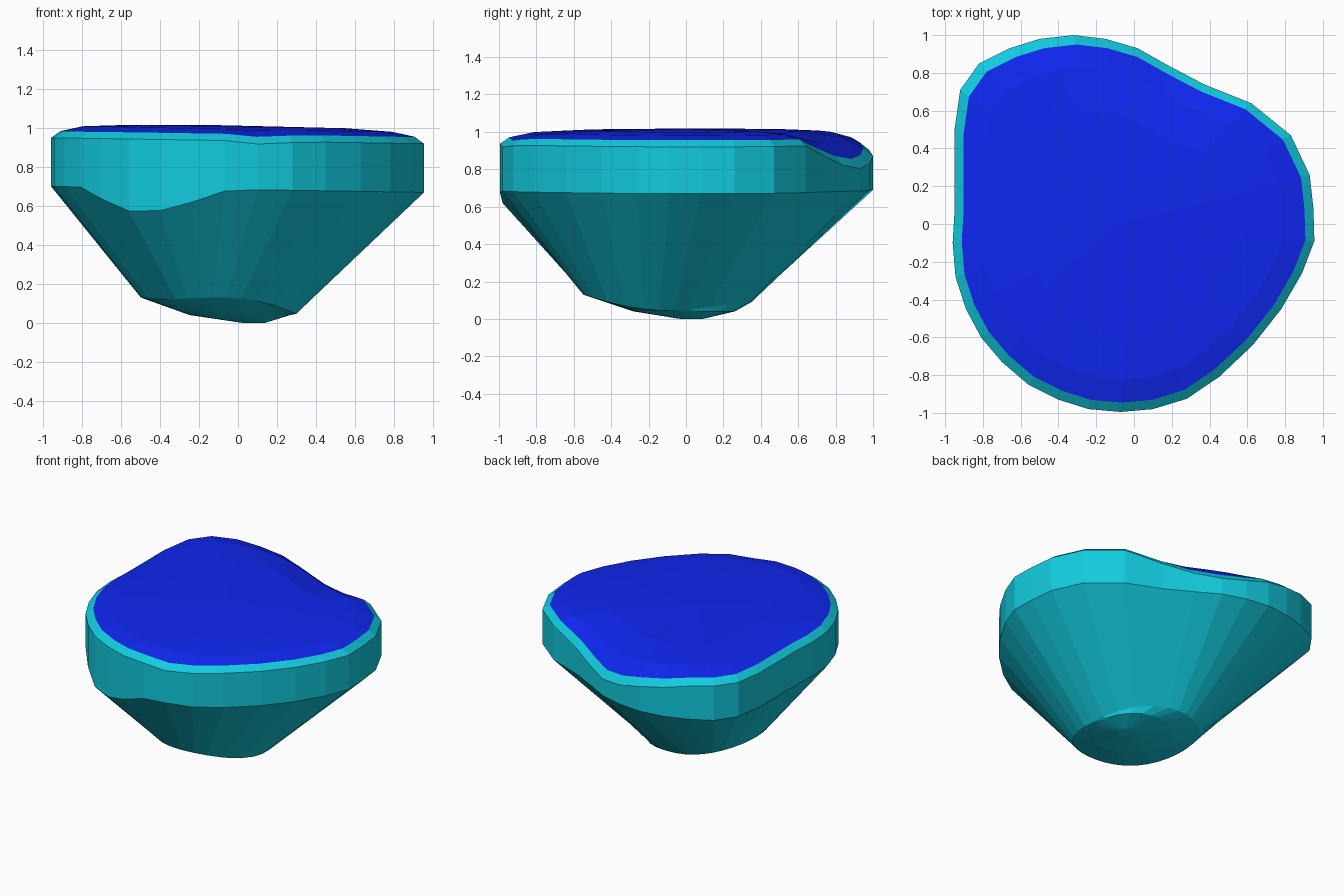
import bpy, bmesh, math

if "Cube" in bpy.data.objects:
    bpy.data.objects.remove(bpy.data.objects["Cube"])

# Plan outline of the stone, counter-clockwise from the right side
OUTLINE = [(.95, .08), (.93, .26), (.83, .47), (.62, .64), (.37, .74), (.18, .84), (.02, .93), (-.15, .98),
           (-.32, 1.0), (-.50, .98), (-.66, .93), (-.82, .85), (-.92, .71), (-.95, .50), (-.95, .28), (-.95, .07),
           (-.96, -.10), (-.945, -.28), (-.89, -.45), (-.81, -.60), (-.70, -.73), (-.56, -.85), (-.40, -.93),
           (-.24, -.98), (-.07, -.995), (.10, -.98), (.28, -.925), (.45, -.81), (.63, -.64), (.78, -.45),
           (.89, -.26), (.955, -.09)]
# Chipped places: how far the girdle edges drop at these outline points
TOP_DROP = {4: .06, 5: .11, 6: .13, 7: .11, 8: .07, 9: .04, 10: .01, 25: .015, 26: .005}
LOW_DROP = {20: .06, 21: .12, 22: .115, 23: .07, 24: .01}


def material(name, color):
    m = bpy.data.materials.new(name)
    m.diffuse_color = color
    m.use_nodes = True
    m.node_tree.nodes["Principled BSDF"].inputs["Base Color"].default_value = m.diffuse_color
    return m


def outline_ring(scale, height):
    return [(x * scale, y * scale, height(i, x * scale)) for i, (x, y) in enumerate(OUTLINE)]


def oval_ring(cx, cy, rx, ry, height):
    pts = []
    for x, y in OUTLINE:
        a = math.atan2(y, x)
        pts.append((cx + rx * math.cos(a), cy + ry * math.sin(a), height(math.cos(a), math.sin(a))))
    return pts


def loft(name, rings, mat, tip=None, cap_first=False):
    """Bridge rings from bottom to top; close with a flat cap or a centre point."""
    bm = bmesh.new()
    loops = [[bm.verts.new(p) for p in r] for r in rings]
    n = len(OUTLINE)
    for a, b in zip(loops, loops[1:]):
        for i in range(n):
            j = (i + 1) % n
            bm.faces.new((a[i], a[j], b[j], b[i]))
    if cap_first:
        bm.faces.new(list(reversed(loops[0])))
    if tip:
        t = bm.verts.new(tip)
        for i in range(n):
            bm.faces.new((loops[-1][i], loops[-1][(i + 1) % n], t))
    me = bpy.data.meshes.new(name)
    bm.to_mesh(me)
    bm.free()
    me.materials.append(mat)
    ob = bpy.data.objects.new(name, me)
    bpy.context.collection.objects.link(ob)
    return ob


def drop(i):
    return TOP_DROP.get(i, 0)


def rim_height(i, x):
    return .97 - .016 * x - .88 * drop(i)


teal = material("teal_stone", (.006, .60, .74, 1))
blue = material("blue_top", (.005, .02, .88, 1))

# Lower stone: rounded foot, sloping flank, upright girdle and bevelled rim
loft("stone_body", [
    oval_ring(.08, .03, .06, .06, lambda c, s: 0.0),
    oval_ring(.01, -.01, .26, .27, lambda c, s: .04),
    oval_ring(-.10, -.10, .40, .45,
              lambda c, s: c * c * (.0875 - .0425 * c) + s * s * (.11 - .02 * s)),
    outline_ring(1.0, lambda i, x: .685 - .016 * x - LOW_DROP.get(i, 0)),
    outline_ring(1.0, lambda i, x: .935 - .016 * x - drop(i)),
    outline_ring(.95, rim_height),
], teal, cap_first=True)

# Gently domed upper surface
loft("stone_top", [
    outline_ring(.95, rim_height),
    outline_ring(.83, lambda i, x: .995 - .018 * x - .4 * drop(i)),
    outline_ring(.58, lambda i, x: 1.008 - .016 * x - .1 * drop(i)),
], blue, tip=(-.1, 0, 1.015))
